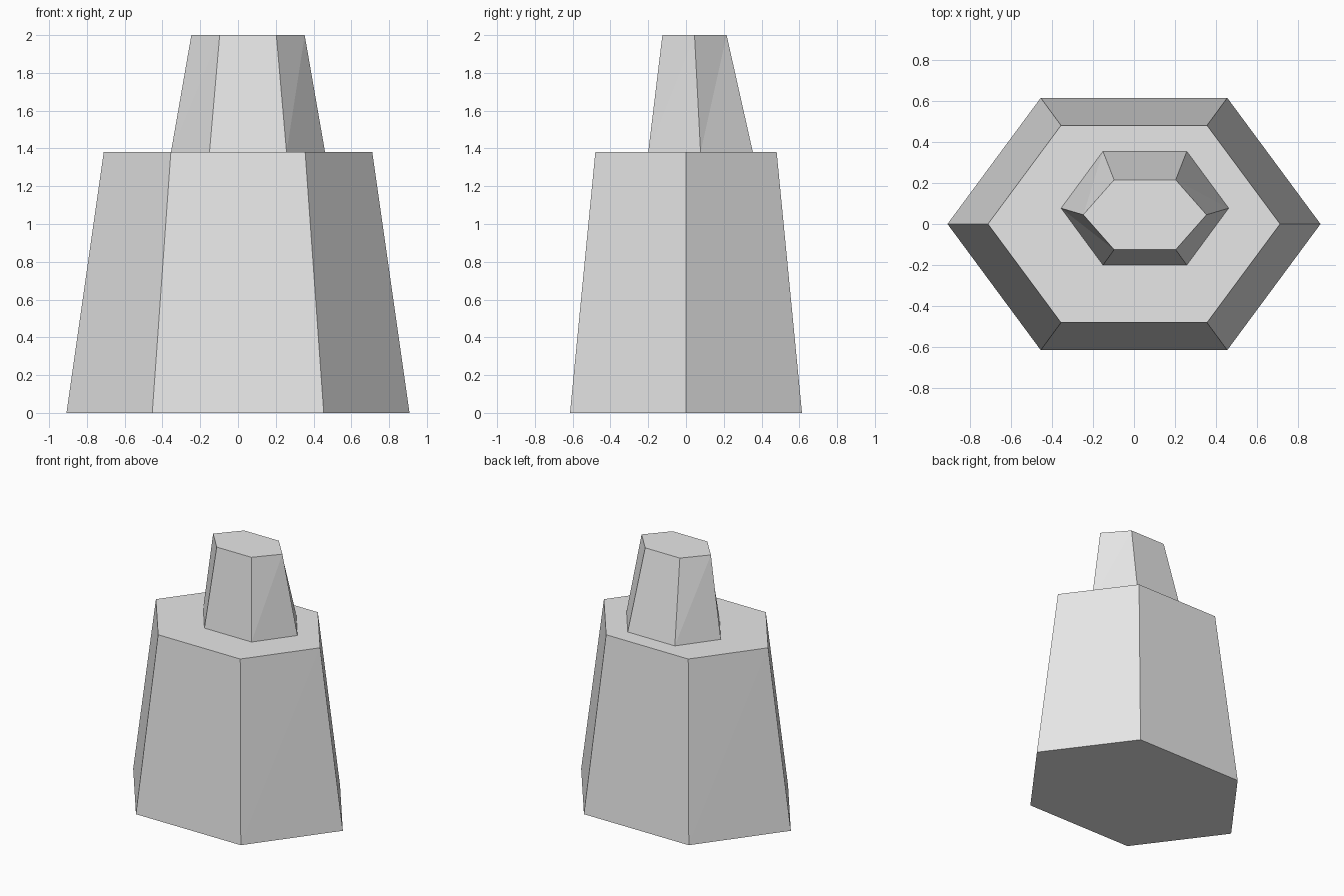
import bpy
import bmesh
from math import cos, sin, tau

cube = bpy.data.objects.get("Cube")
if cube:
    bpy.data.objects.remove(cube, do_unlink=True)

SIDES = 6

# Single light grey material
grey = bpy.data.materials.new("light_grey")
grey.use_nodes = True
colour = (0.8, 0.8, 0.8, 1.0)
grey.diffuse_color = colour
grey.node_tree.nodes["Principled BSDF"].inputs["Base Color"].default_value = colour


def hexagon(bm, centre, half_width, half_depth):
    """Ring of six vertices, stretched to the given half sizes."""
    cx, cy, z = centre
    ry = half_depth / sin(tau / SIDES)
    return [bm.verts.new((cx + half_width * cos(tau * i / SIDES),
                          cy + ry * sin(tau * i / SIDES), z))
            for i in range(SIDES)]


def tapered_block(name, base, top):
    """Closed hexagonal block between two rings, with flat faces."""
    bm = bmesh.new()
    low, high = hexagon(bm, *base), hexagon(bm, *top)
    bm.faces.new(low[::-1])
    bm.faces.new(high)
    for i in range(SIDES):
        j = (i + 1) % SIDES
        # Triangle pairs keep the twisted sides flat
        bm.faces.new((low[i], low[j], high[j]))
        bm.faces.new((low[i], high[j], high[i]))
    mesh = bpy.data.meshes.new(name)
    bm.to_mesh(mesh)
    bm.free()
    mesh.materials.append(grey)
    obj = bpy.data.objects.new(name, mesh)
    bpy.context.collection.objects.link(obj)
    return obj


# Wide lower block
tapered_block("lower_block", ((0, 0, 0), 0.908, 0.614), ((0, 0, 1.38), 0.711, 0.48))

# Narrow upper block, set off centre and leaning slightly forward
tapered_block("upper_block", ((0.053, 0.077, 1.38), 0.408, 0.277),
              ((0.053, 0.045, 2.0), 0.3, 0.17))
